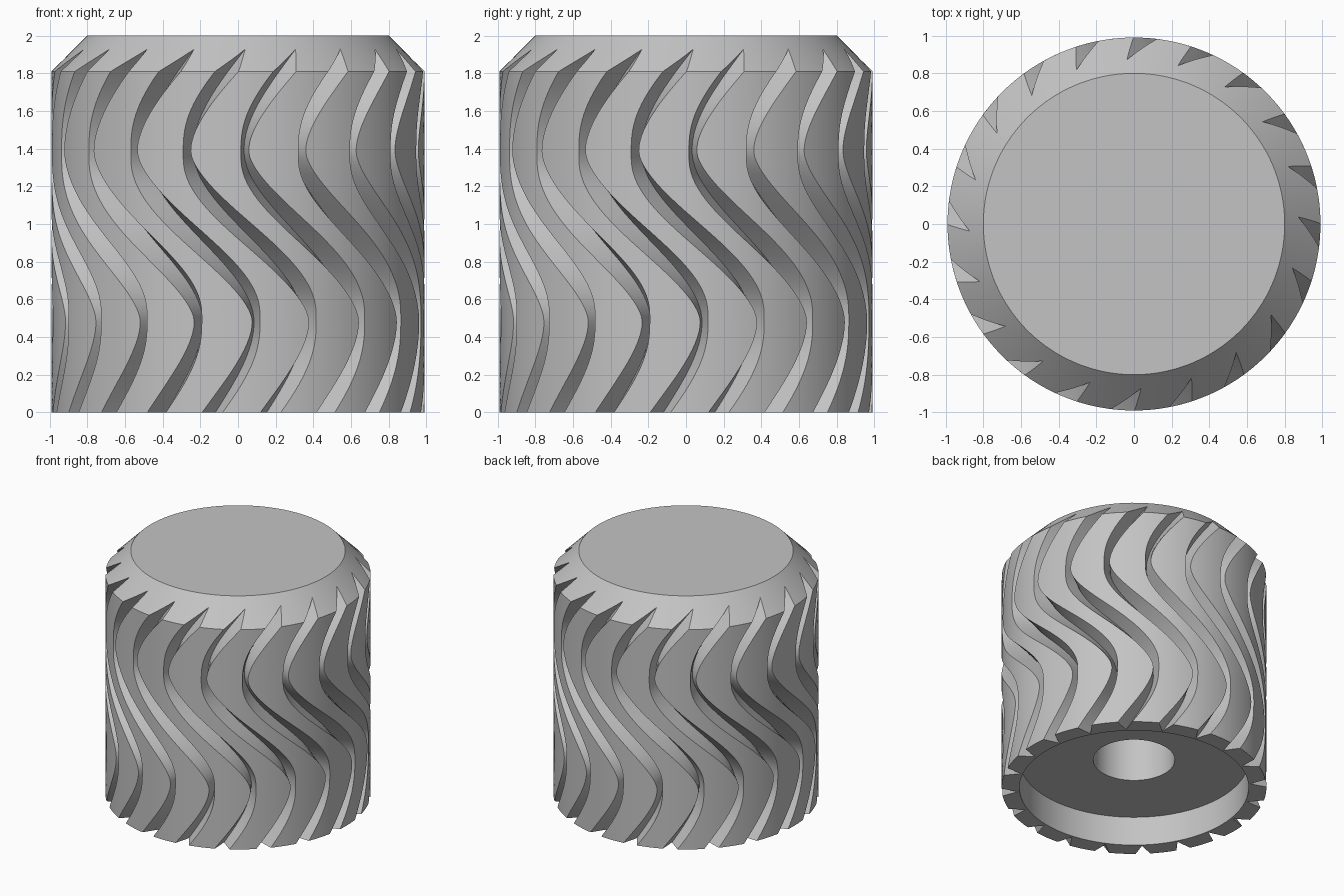
import bpy, bmesh, math

cube = bpy.data.objects.get("Cube")
if cube:
    bpy.data.objects.remove(cube, do_unlink=True)

GROOVES = 20
PITCH = 360 / GROOVES
R, DEPTH = 0.99, 0.118            # body radius, groove depth
SHOULDER, HEIGHT = 1.81, 2.0      # chamfer start, full height
LOW, HIGH = 0.48, 1.39            # heights where the wave turns
RIGHTMOST, SWING = 5.6, 39.5      # wave angle and its swing, degrees
LAND_STEPS = 7


def wave(z):
    """Angle of the groove centre line, in degrees, at a height."""
    if z < LOW:
        t = (LOW - z) / LOW
        return RIGHTMOST - 13.5 * (1.5 * t**2 - 0.5 * t**3)
    if z < HIGH:
        t = (z - LOW) / (HIGH - LOW)
        return RIGHTMOST - SWING * (3 * t**2 - 2 * t**3)
    t = (z - HIGH) / (1.93 - HIGH)
    return RIGHTMOST - SWING + 18.5 * (1.5 * t**2 - 0.5 * t**3)


def section(z):
    """Angles and radii once round the grooved body at a height."""
    e = 0.005
    slope = math.radians(wave(z + e) - wave(z - e)) / (2 * e)
    outer = R - max(0, z - SHOULDER)
    root = R - DEPTH
    half = 4.0 * math.hypot(slope, 0.3) * max(0, outer - root) / DEPTH
    points = []
    for i in range(GROOVES):
        mid = wave(z) + i * PITCH
        points.append((mid, min(root, outer)))
        for k in range(LAND_STEPS + 1):
            angle = mid + half + (PITCH - 2 * half) * k / LAND_STEPS
            points.append((angle, outer))
    return points


bm = bmesh.new()


def ring(points, z):
    verts = []
    for angle, r in points:
        a = math.radians(angle)
        verts.append(bm.verts.new((r * math.sin(a), -r * math.cos(a), z)))
    return verts


def circle(points, r):
    return [(angle, r) for angle, _ in points]


# Shaft hole and underside recess
base, tip = section(0), R - DEPTH
rings = [ring(circle(base, r), z)
         for r, z in ((0.305, 1.2), (0.305, 0.24), (0.857, 0.24), (0.857, 0))]

# Grooved wall, then the chamfer where the grooves run out
rows = 64
for i in range(rows + 1):
    z = SHOULDER * i / rows
    rings.append(ring(section(z), z))
for i in range(1, 9):
    z = SHOULDER + DEPTH * i / 8
    rings.append(ring(section(z), z))
rings.append(ring(circle(section(SHOULDER + DEPTH), R - HEIGHT + SHOULDER), HEIGHT))

for a, b in zip(rings, rings[1:]):
    n = len(a)
    for j in range(n):
        k = (j + 1) % n
        bm.faces.new((a[j], a[k], b[k], b[j]))
bm.faces.new(rings[0])
bm.faces.new(rings[-1])
bmesh.ops.remove_doubles(bm, verts=bm.verts, dist=0.0001)
bmesh.ops.recalc_face_normals(bm, faces=bm.faces)

mesh = bpy.data.meshes.new("grooved_knob")
bm.to_mesh(mesh)
bm.free()
knob = bpy.data.objects.new("grooved_knob", mesh)
bpy.context.collection.objects.link(knob)

# Plain grey finish
grey = bpy.data.materials.new("light_grey")
grey.use_nodes = True
colour = (0.55, 0.55, 0.55, 1)
grey.diffuse_color = colour
grey.node_tree.nodes["Principled BSDF"].inputs["Base Color"].default_value = colour
mesh.materials.append(grey)

bpy.ops.object.select_all(action="DESELECT")
knob.select_set(True)
bpy.context.view_layer.objects.active = knob
bpy.ops.object.shade_smooth_by_angle(angle=math.radians(25))
